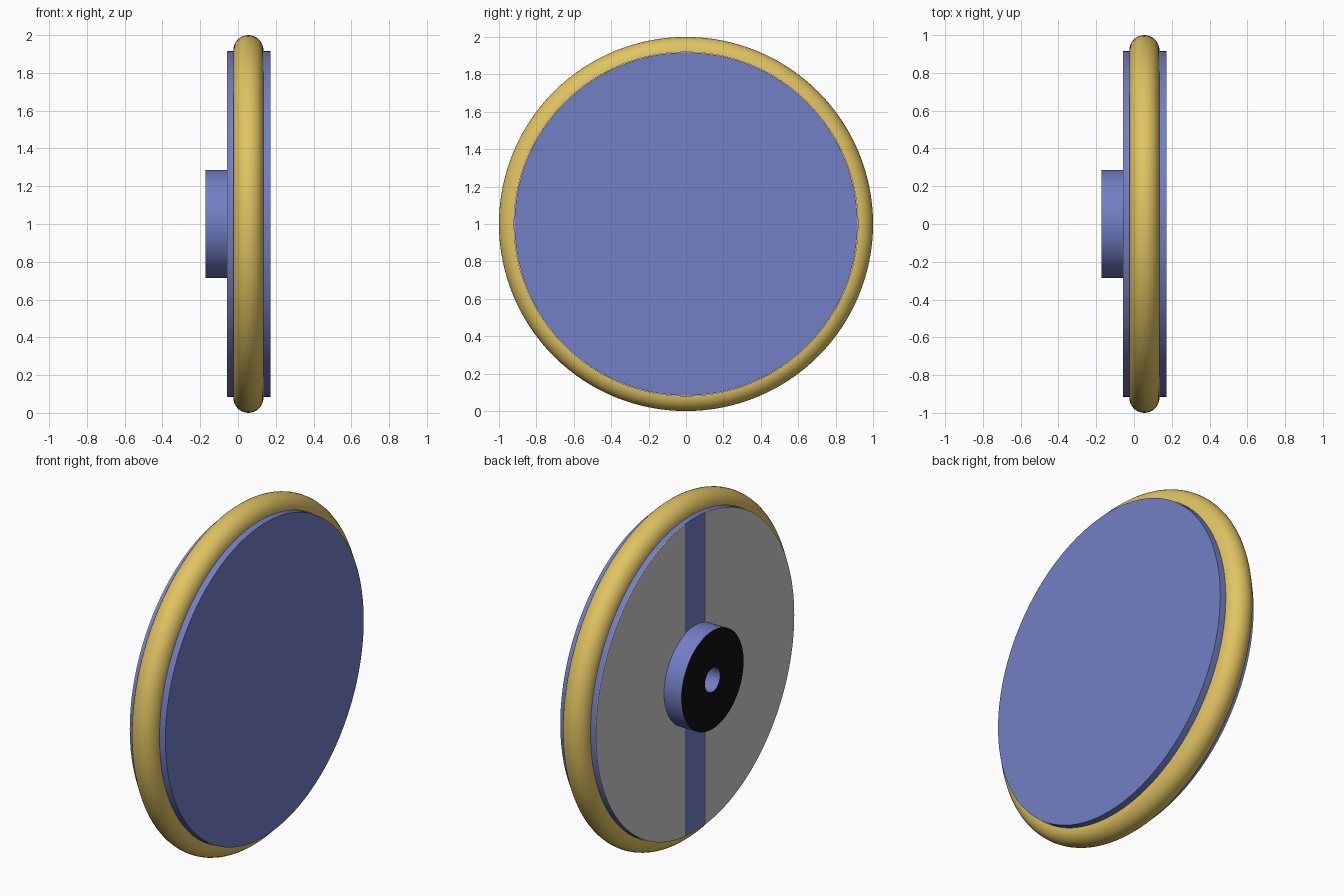
import bpy, bmesh, math
from math import sin, cos, pi

if "Cube" in bpy.data.objects:
    bpy.data.objects.remove(bpy.data.objects["Cube"])

SEG = 128
CZ = 1.0


def material(name, rgb):
    m = bpy.data.materials.new(name)
    m.diffuse_color = (*rgb, 1)
    m.use_nodes = True
    m.node_tree.nodes["Principled BSDF"].inputs["Base Color"].default_value = m.diffuse_color
    return m


blue = material("blue", (0.17, 0.21, 0.56))
gold = material("gold", (0.75, 0.55, 0.12))
black = material("black", (0.005, 0.005, 0.005))


def finish(bm, name, mats, angle=35):
    bmesh.ops.remove_doubles(bm, verts=bm.verts, dist=1e-5)
    bmesh.ops.recalc_face_normals(bm, faces=bm.faces)
    mesh = bpy.data.meshes.new(name)
    bm.to_mesh(mesh)
    bm.free()
    for m in mats:
        mesh.materials.append(m)
    ob = bpy.data.objects.new(name, mesh)
    ob.location.z = CZ
    bpy.context.collection.objects.link(ob)
    bpy.ops.object.select_all(action='DESELECT')
    ob.select_set(True)
    bpy.context.view_layer.objects.active = ob
    bpy.ops.object.shade_smooth_by_angle(angle=math.radians(angle))
    return ob


def lathe(name, profile, mats, seg_mats=None):
    """Spin an (x, radius) profile about the wheel axle (x)."""
    bm = bmesh.new()
    vs = [bm.verts.new((x, 0, r)) for x, r in profile]
    edges = [bm.edges.new(p) for p in zip(vs, vs[1:])]
    bmesh.ops.spin(bm, geom=vs + edges, axis=(1, 0, 0), cent=(0, 0, 0),
                   angle=2 * pi, steps=SEG, use_merge=True)
    # colour the flat end face facing -x
    if seg_mats is not None:
        for f in bm.faces:
            if all(abs(v.co.x - seg_mats) < 1e-4 for v in f.verts):
                f.material_index = 1
    return finish(bm, name, mats)


# main wheel disc
R = 0.917
lathe("wheel_disc", [(0.172, 0), (0.172, R), (-0.055, R), (-0.055, 0)], [blue])

# rounded tyre
n = 16
lathe("tyre", [(0.055 - 0.08 * cos(pi * i / n), 0.919 + 0.081 * sin(pi * i / n))
               for i in range(n + 1)], [gold])

# hub with axle bore and black end face
lathe("hub", [(-0.055, 0.287), (-0.172, 0.287), (-0.172, 0.07), (-0.055, 0.07)],
      [blue, black], -0.172)

# two grey half-moon plates on the back, leaving a central strip
for side, name in ((1, "left_back_plate"), (-1, "right_back_plate")):
    bm = bmesh.new()
    a = math.acos(0.092 / R)
    arc = [bm.verts.new((-0.059, side * R * cos(-a + 2 * a * i / 60),
                         R * sin(-a + 2 * a * i / 60))) for i in range(61)]
    face = bm.faces.new(arc)
    ext = bmesh.ops.extrude_face_region(bm, geom=[face], use_keep_orig=True)
    for v in ext["geom"]:
        if isinstance(v, bmesh.types.BMVert):
            v.co.x = -0.055
    finish(bm, name, [])
